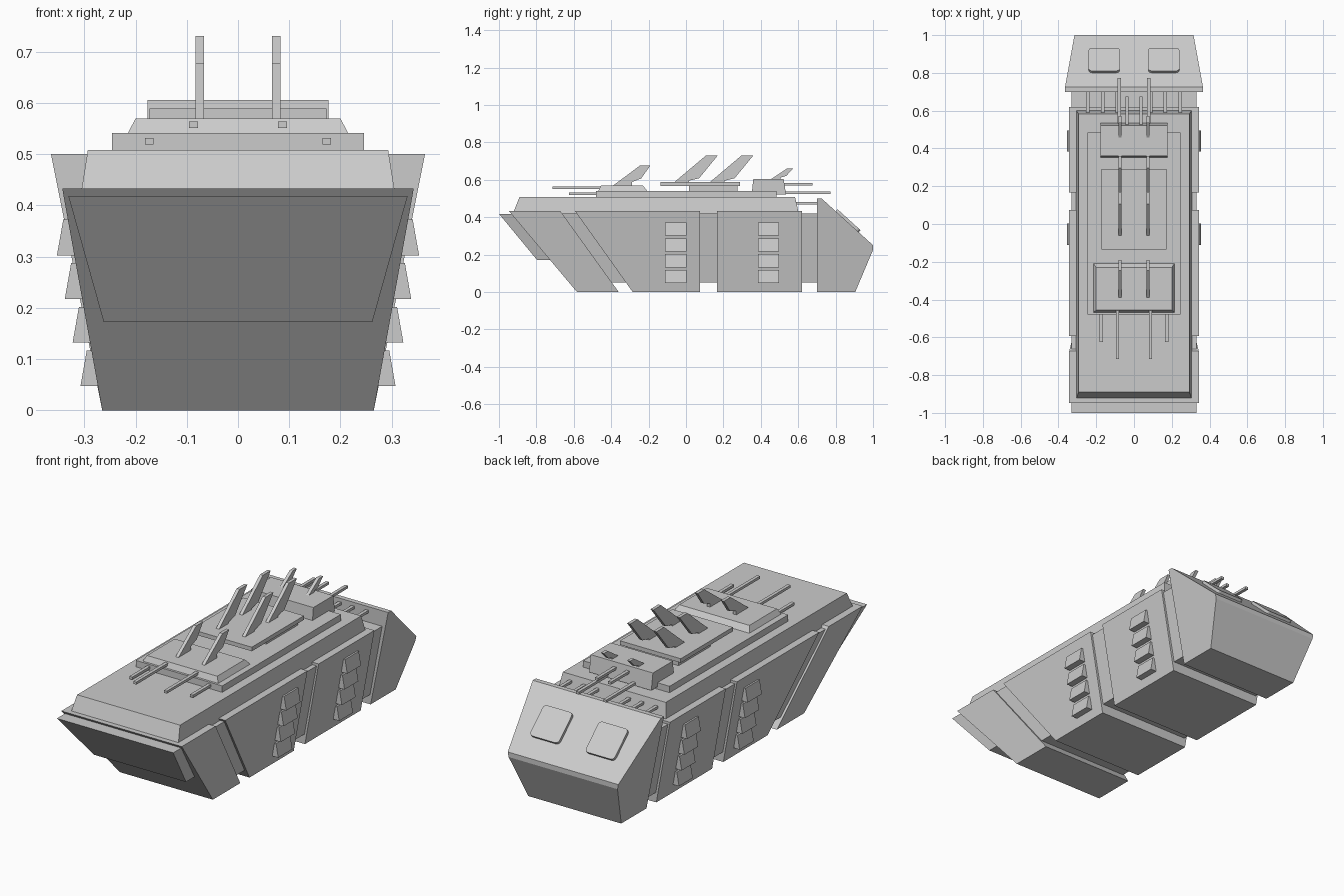
import bpy, bmesh, math
from mathutils import Matrix

if "Cube" in bpy.data.objects:
    bpy.data.objects.remove(bpy.data.objects["Cube"])


def finish(bm, name):
    bmesh.ops.recalc_face_normals(bm, faces=bm.faces)
    me = bpy.data.meshes.new(name)
    bm.to_mesh(me)
    bm.free()
    ob = bpy.data.objects.new(name, me)
    bpy.context.collection.objects.link(ob)
    return ob


def prism(name, profile, w0, w1=None, z0=0.0, z1=1.0, x=0.0):
    """Extrude a (y, z) profile across x; half width runs from w0 at z0 to w1 at z1."""
    w1 = w0 if w1 is None else w1
    bm = bmesh.new()
    half = lambda z: w0 + (w1 - w0) * (z - z0) / (z1 - z0)
    left = [bm.verts.new((x - half(z), y, z)) for y, z in profile]
    right = [bm.verts.new((x + half(z), y, z)) for y, z in profile]
    bm.faces.new(left)
    bm.faces.new(right[::-1])
    n = len(profile)
    for i in range(n):
        j = (i + 1) % n
        bm.faces.new((left[i], right[i], right[j], left[j]))
    return finish(bm, name)


def box(name, y0, y1, z0, z1, w, x=0.0):
    return prism(name, [(y0, z0), (y1, z0), (y1, z1), (y0, z1)], w, x=x)


# Hull: inner core with armour segments around it, separated by grooves
TOP = 0.433
B, T = 0.265, 0.343
prism("hull_core", [(-0.90, 0.42), (-0.52, 0.05), (0.72, 0.05), (0.72, 0.42)],
      0.262, 0.331, 0.05, 0.42)
prism("nose_armour", [(-0.947, TOP), (-0.583, 0), (-0.36, 0), (-0.672, TOP)], B, T, 0, TOP)
prism("front_armour", [(-0.594, TOP), (-0.285, 0), (0.075, 0), (0.075, TOP)], B, T, 0, TOP)
prism("rear_armour", [(0.166, 0), (0.62, 0), (0.62, TOP), (0.166, TOP)], B, T, 0, TOP)
prism("nose_plate", [(-1.0, 0.418), (-0.797, 0.172), (-0.70, 0.172), (-0.90, 0.418)],
      0.262, 0.331, 0.172, 0.418)

# Tail block with sloping upper face
prism("tail_block", [(0.70, 0), (0.905, 0), (1.0, 0.225), (1.0, 0.25), (0.725, 0.5), (0.70, 0.5)],
      0.265, 0.365, 0, 0.5)

# Rounded hatches on the tail slope
slope = math.atan2(0.25, 0.275)
for s in (-1, 1):
    bm = bmesh.new()
    bmesh.ops.create_cube(bm, size=1, matrix=Matrix.Diagonal((0.165, 0.165, 0.03, 1)))
    edges = [e for e in bm.edges if abs(e.verts[0].co.z - e.verts[1].co.z) > 0.01]
    bmesh.ops.bevel(bm, geom=edges, offset=0.018, segments=3, profile=0.5, affect='EDGES')
    bm.transform(Matrix.Translation((s * 0.158, 0.8615, 0.3755)) @ Matrix.Rotation(-slope, 4, 'X'))
    finish(bm, "tail_hatch")

# Louvres on both flanks
hull_x = lambda z: B + (T - B) * z / TOP
for s in (-1, 1):
    for y0, y1 in ((-0.112, 0.003), (0.384, 0.496)):
        for z0 in (0.047, 0.132, 0.217, 0.302):
            z1 = z0 + 0.07
            sec = [(hull_x(z0) - 0.01, z0), (hull_x(z0) + 0.034, z0),
                   (hull_x(z1) + 0.009, z1), (hull_x(z1) - 0.01, z1)]
            bm = bmesh.new()
            a = [bm.verts.new((s * x, y0, z)) for x, z in sec]
            b = [bm.verts.new((s * x, y1, z)) for x, z in sec]
            bm.faces.new(a)
            bm.faces.new(b[::-1])
            for i in range(4):
                j = (i + 1) % 4
                bm.faces.new((a[i], b[i], b[j], a[j]))
            finish(bm, "louvre")

# Stepped superstructure
prism("deck", [(-0.92, 0.42), (-0.92, TOP), (-0.89, 0.508), (0.583, 0.508), (0.60, TOP), (0.60, 0.42)],
      0.305, 0.293, TOP, 0.508)
box("upper_deck", -0.48, 0.485, 0.50, 0.541, 0.246)
prism("front_turret", [(-0.468, 0.541), (-0.455, 0.569), (-0.23, 0.569), (-0.208, 0.541)],
      0.215, 0.20, 0.541, 0.569)
box("platform_base", 0.016, 0.275, 0.541, 0.57, 0.15)
box("platform", -0.135, 0.29, 0.568, 0.589, 0.173)
prism("rear_turret", [(0.353, 0.54), (0.36, 0.605), (0.522, 0.605), (0.535, 0.52), (0.353, 0.52)], 0.177)

# Swept fins in mirrored pairs
mid = [(-0.065, 0.585), (0.107, 0.73), (0.17, 0.73), (0.07, 0.608), (0.015, 0.595), (0.015, 0.585)]
fins = {
    "front_fin": [(-0.395, 0.565), (-0.245, 0.677), (-0.19, 0.677), (-0.24, 0.607), (-0.29, 0.588), (-0.29, 0.565)],
    "middle_fin": mid,
    "rear_middle_fin": [(y + 0.19, z) for y, z in mid],
    "rear_fin": [(0.45, 0.60), (0.54, 0.66), (0.573, 0.66), (0.535, 0.62), (0.505, 0.612), (0.505, 0.60)],
}
for s in (-1, 1):
    for name, prof in fins.items():
        prism(name, prof, 0.0085, x=s * 0.0745)

# Square gun barrels: x, y start, y end, z
barrels = [
    (0.173, -0.625, -0.45, 0.525), (0.087, -0.715, -0.43, 0.557),
    (0.078, 0.46, 0.772, 0.53), (0.037, 0.50, 0.675, 0.575),
    (0.245, 0.56, 0.705, 0.475), (0.165, 0.56, 0.705, 0.475), (0.09, 0.56, 0.705, 0.475),
]
for s in (-1, 1):
    for x, y0, y1, z in barrels:
        box("gun_barrel", y0, y1, z - 0.0065, z + 0.0065, 0.0085, x=s * x)
